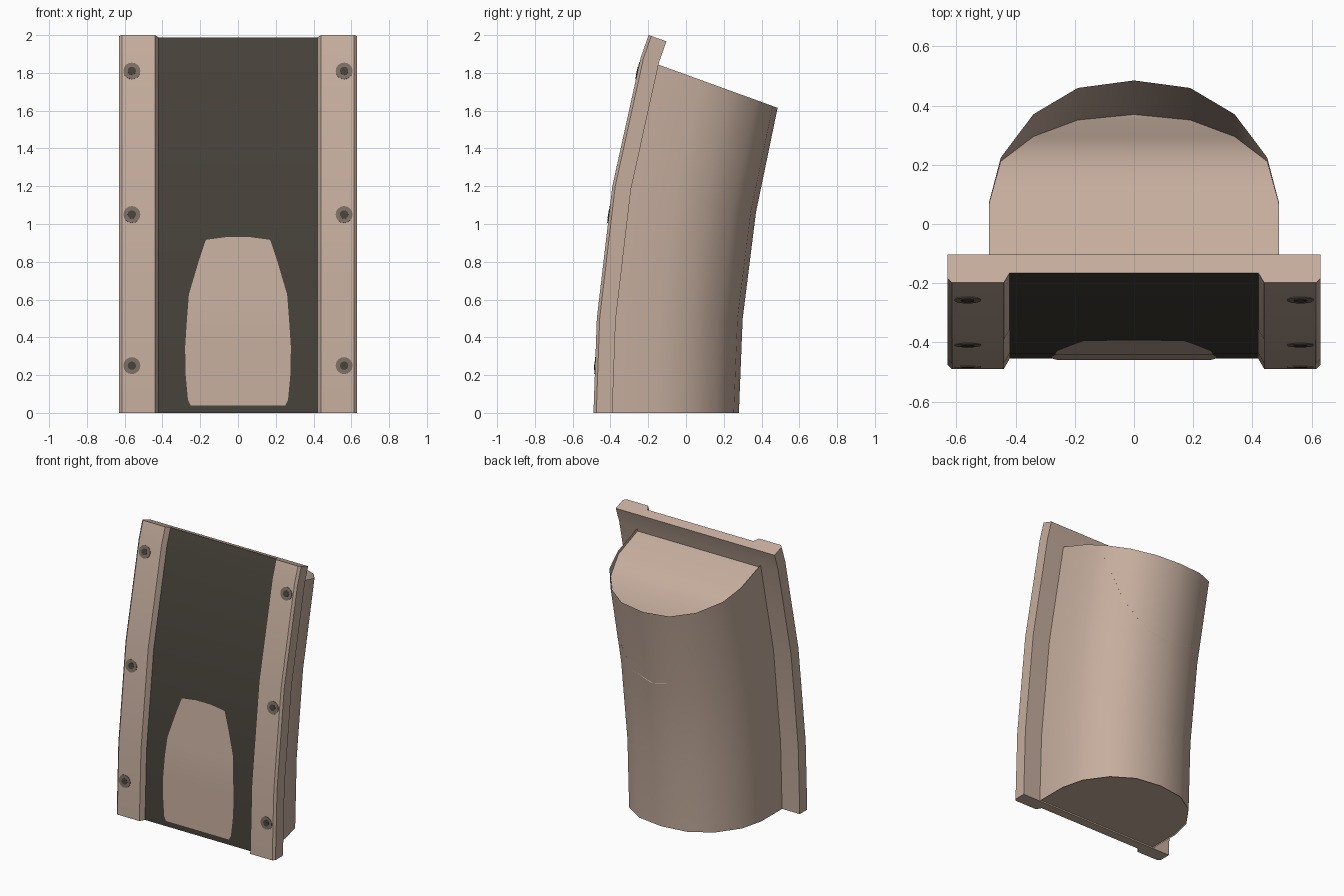
import bpy, bmesh, math
from mathutils import Vector, Matrix

if "Cube" in bpy.data.objects:
    bpy.data.objects.remove(bpy.data.objects["Cube"])


def material(name, rgb):
    m = bpy.data.materials.new(name)
    m.diffuse_color = (*rgb, 1)
    m.use_nodes = True
    m.node_tree.nodes["Principled BSDF"].inputs["Base Color"].default_value = m.diffuse_color
    return m


TAN = material("tan", (0.56, 0.42, 0.34))
DARK = material("dark_panel", (0.062, 0.054, 0.042))
BROWN = material("grey_brown", (0.2, 0.16, 0.13))


def build(name, verts, faces, mats, rule=None, angle=35, recalc=True):
    me = bpy.data.meshes.new(name)
    me.from_pydata([tuple(v) for v in verts], [], faces)
    for m in mats:
        me.materials.append(m)
    if rule:
        for i, p in enumerate(me.polygons):
            p.material_index = rule(i)
    if recalc:
        bm = bmesh.new()
        bm.from_mesh(me)
        bmesh.ops.recalc_face_normals(bm, faces=bm.faces)
        bm.to_mesh(me)
        bm.free()
    ob = bpy.data.objects.new(name, me)
    bpy.context.collection.objects.link(ob)
    bpy.context.view_layer.objects.active = ob
    ob.select_set(True)
    bpy.ops.object.shade_smooth_by_angle(angle=math.radians(angle))
    ob.select_set(False)
    return ob


# Front curve of the plate as (y, z), with the inward normal at each point
FRONT = [(-0.49, 0), (-0.472, 0.5), (-0.39, 1.2), (-0.24, 1.88), (-0.198, 2.0)]


def normal(i):
    if i == 0:
        return Vector((1, 0))
    a, b = FRONT[i - 1], FRONT[min(i + 1, len(FRONT) - 1)]
    t = Vector((b[0] - a[0], b[1] - a[1])).normalized()
    return Vector((t.y, -t.x))


def on_front(z, d):
    """Point and normal at height z, at depth d behind the front curve."""
    for i in range(len(FRONT) - 1):
        if z <= FRONT[i + 1][1]:
            break
    k = (z - FRONT[i][1]) / (FRONT[i + 1][1] - FRONT[i][1])
    p = Vector(FRONT[i]).lerp(Vector(FRONT[i + 1]), k)
    n = normal(i).lerp(normal(i + 1), k).normalized()
    return p + n * d, n


# Curved plate: two raised rails with a dark recessed panel between
half = [(0.42, 0.035), (0.44, 0.0), (0.615, 0.0), (0.63, 0.015), (0.63, 0.1)]
section = half + [(-x, d) for x, d in reversed(half)]
n = len(section)
verts = []
for i, f in enumerate(FRONT):
    nv = normal(i)
    for x, d in section:
        p = Vector(f) + nv * d
        verts.append((x, p.x, p.y))
faces, idx = [], []
for s in range(len(FRONT) - 1):
    for j in range(n):
        k = (j + 1) % n
        faces.append((s * n + j, s * n + k, (s + 1) * n + k, (s + 1) * n + j))
        idx.append(1 if j == n - 1 else 0)
for base in (0, (len(FRONT) - 1) * n):
    faces.append(tuple(base + j for j in range(n)))
    idx.append(0)
build("curved_plate", verts, faces, [TAN, DARK], lambda i: idx[i])

# Tan patch low on the dark panel
outline = [(0.04, 0.25), (0.07, 0.265), (0.2, 0.277), (0.35, 0.28), (0.5, 0.27),
           (0.63, 0.26), (0.8, 0.21), (0.92, 0.17), (0.935, 0.06)]
verts, faces = [], []
for z, w in outline:
    p, _ = on_front(z, 0.029)
    verts += [(-w, p.x, p.y), (w, p.x, p.y)]
for i in range(len(outline) - 1):
    faces.append((2 * i, 2 * i + 1, 2 * i + 3, 2 * i + 2))
build("panel_patch", verts, faces, [TAN], recalc=False)


# Fasteners: a brown ring with a dark centre, three on each rail
def disc(name, x, z, r, lift, mat):
    p, nv = on_front(z, -lift)
    bm = bmesh.new()
    bmesh.ops.create_cone(bm, cap_ends=True, segments=16, radius1=r, radius2=r, depth=0.008)
    q = Vector((0, nv.x, nv.y)).to_track_quat('Z', 'X')
    bm.transform(Matrix.Translation((x, p.x, p.y)) @ q.to_matrix().to_4x4())
    me = bpy.data.meshes.new(name)
    bm.to_mesh(me)
    bm.free()
    me.materials.append(mat)
    bpy.context.collection.objects.link(bpy.data.objects.new(name, me))


for x in (-0.562, 0.562):
    for z in (0.25, 1.05, 1.81):
        disc("fastener_ring", x, z, 0.045, -0.001, BROWN)
        disc("fastener_centre", x, z, 0.022, 0.001, DARK)

# Rear half-tube: front and back (y, z) of each slanted cross-section
STATIONS = [((-0.39, 0), (0.28, 0)), ((-0.375, 0.5), (0.30, 0.5)),
            ((-0.30, 1.17), (0.37, 1.06)), ((-0.15, 1.845), (0.485, 1.615))]
ARC = [(0.49, 0), (0.49, 0.35), (0.45, 0.59), (0.34, 0.82), (0.19, 0.96), (0, 1)]
RING = ARC + [(-x, f) for x, f in reversed(ARC[:-1])]


def tube_point(x, f, v):
    i = min(int(v), len(STATIONS) - 2)
    a, b = [Vector(s[0]).lerp(Vector(s[1]), f) for s in STATIONS[i:i + 2]]
    p = a.lerp(b, v - i)
    return (x, p.x, p.y)


m = len(RING)
verts = [tube_point(x, f, v) for v in range(4) for x, f in RING]
faces = [(s * m + j, s * m + j + 1, (s + 1) * m + j + 1, (s + 1) * m + j)
         for s in range(3) for j in range(m - 1)]
faces = [tuple(f) for f in faces]
build("rear_shell", verts, faces, [TAN], recalc=False, angle=50)

# Bottom closure of the tube
build("bottom_cap", [tube_point(x, f, 0.02) for x, f in RING],
      [tuple(reversed(range(m)))], [TAN], recalc=False)

# Sloped inner surface that closes the top and falls away toward the back wall
drops = [0.03, 0.04, 0.1, 0.62, 0.93, 1.0]
verts, faces = [], []
for (x, f), d in zip(ARC, drops):
    w = max(x, 0.02)
    verts += [tube_point(w, f, 3 - d), tube_point(-w, f, 3 - d)]
for i in range(len(ARC) - 1):
    faces.append((2 * i, 2 * i + 2, 2 * i + 3, 2 * i + 1))
faces = [tuple(reversed(f)) for f in faces]
build("inner_top", verts, faces, [TAN], recalc=False, angle=80)
